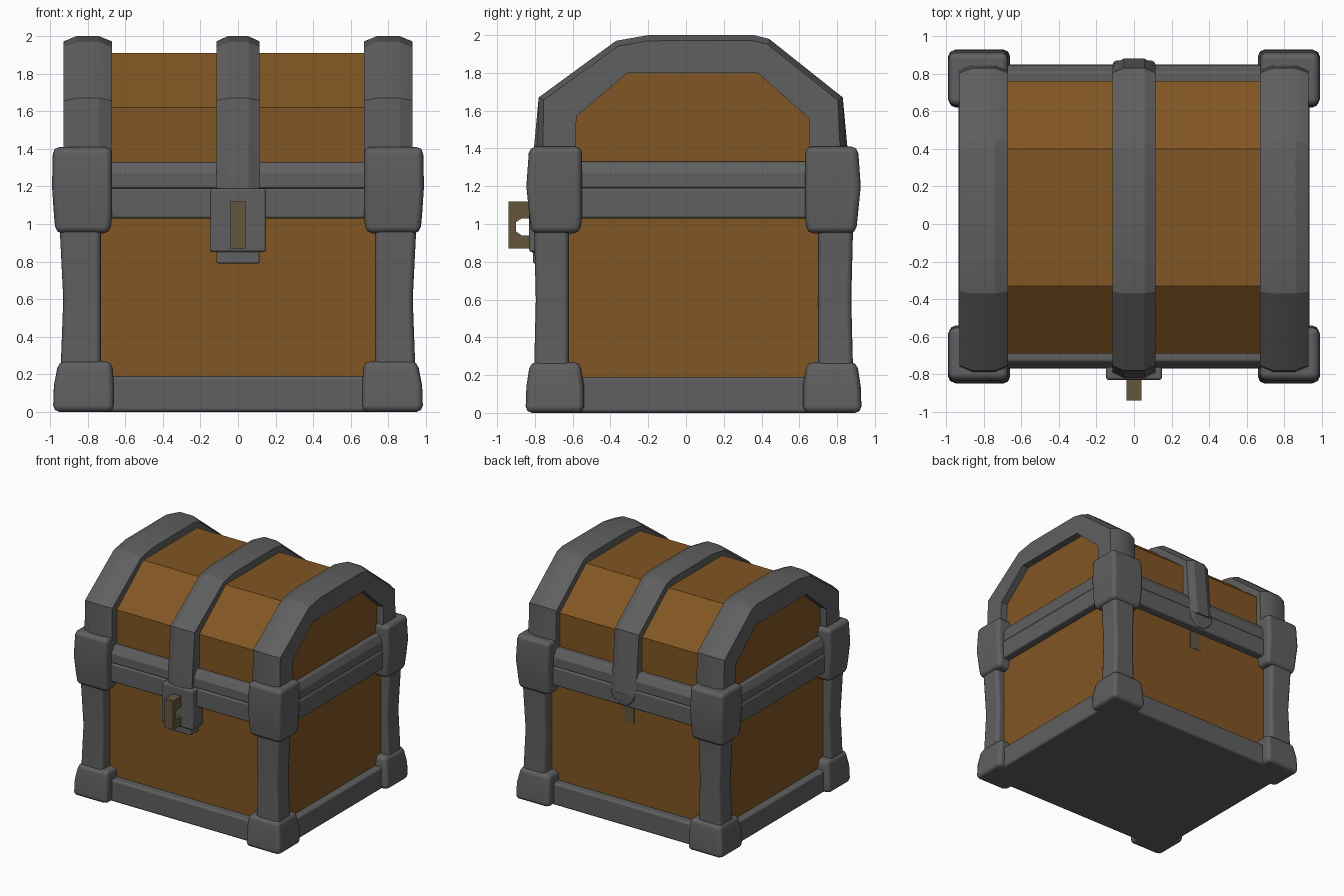
import bpy
import bmesh
import math

cube = bpy.data.objects.get("Cube")
if cube:
    bpy.data.objects.remove(cube, do_unlink=True)

MID_Y = 0.04  # chest body sits slightly behind the origin


def material(name, rgb):
    mat = bpy.data.materials.new(name)
    mat.use_nodes = True
    mat.diffuse_color = (*rgb, 1)
    for node in mat.node_tree.nodes:
        if node.type == 'BSDF_PRINCIPLED':
            node.inputs["Base Color"].default_value = (*rgb, 1)
    return mat


WOOD = material("warm_wood", (0.22, 0.093, 0.017))
IRON = material("grey_iron", (0.115, 0.115, 0.115))
BRASS = material("dull_brass", (0.13, 0.092, 0.047))


def skin(name, rings, mat, bevel=0.0):
    """Join matching closed rings of points into a capped solid."""
    bm = bmesh.new()
    loops = [[bm.verts.new(p) for p in ring] for ring in rings]
    n = len(loops[0])
    for a, b in zip(loops, loops[1:]):
        for i in range(n):
            j = (i + 1) % n
            bm.faces.new((a[i], a[j], b[j], b[i]))
    bm.faces.new(loops[0])
    bm.faces.new(loops[-1])
    bmesh.ops.recalc_face_normals(bm, faces=bm.faces)
    mesh = bpy.data.meshes.new(name)
    bm.to_mesh(mesh)
    bm.free()
    mesh.materials.append(mat)
    mesh.shade_smooth()
    mesh.set_sharp_from_angle(angle=math.radians(22))
    obj = bpy.data.objects.new(name, mesh)
    bpy.context.collection.objects.link(obj)
    if bevel:
        mod = obj.modifiers.new("soft_edges", 'BEVEL')
        mod.width = bevel
        mod.segments = 2
        mod.limit_method = 'ANGLE'
        mod.angle_limit = math.radians(35)
        mod.harden_normals = True
    return obj


def rect(x0, x1, y0, y1, z):
    return [(x0, y0, z), (x1, y0, z), (x1, y1, z), (x0, y1, z)]


def box(name, x0, x1, y0, y1, z0, z1, mat, bevel=0.0):
    return skin(name, [rect(x0, x1, y0, y1, z0), rect(x0, x1, y0, y1, z1)], mat, bevel)


def around(hx, hy, z):
    return rect(-hx, hx, MID_Y - hy, MID_Y + hy, z)


def prism(name, profile, half, mat, bevel=0.0):
    return skin(name, [[(x, y, z) for y, z in profile] for x in (-half, half)], mat, bevel)


def strap(name, x0, x1, outer, inner, cut, drop):
    """Band following an arch, with its outer edges chamfered."""
    rings = []
    for (oy, oz), (iy, iz) in zip(outer, inner):
        length = math.hypot(oy - iy, oz - iz)
        t = drop / length
        sy, sz = oy + (iy - oy) * t, oz + (iz - oz) * t
        rings.append([(x0, iy, iz), (x0, sy, sz), (x0 + cut, oy, oz),
                      (x1 - cut, oy, oz), (x1, sy, sz), (x1, iy, iz)])
    return skin(name, rings, IRON)


# Wooden body and faceted lid
skin("wooden_body", [around(0.87, 0.74, 0.1), around(0.87, 0.74, 1.15)], WOOD)
prism("wooden_lid", [(-0.69, 1.2), (-0.69, 1.62), (-0.33, 1.91),
                     (0.4, 1.91), (0.76, 1.62), (0.76, 1.2)], 0.87, WOOD)

# Base rail and the pair of rails at the lid seam
skin("base_rail", [around(0.93, 0.81, 0), around(0.93, 0.81, 0.19)], IRON, 0.02)
skin("lower_seam_rail", [around(0.935, 0.81, 1.03), around(0.935, 0.81, 1.19)], IRON, 0.015)
skin("upper_seam_rail", [around(0.93, 0.805, 1.19), around(0.93, 0.805, 1.27),
                         around(0.9, 0.77, 1.33)], IRON, 0.012)

# Corner ironwork: inner x, outer x, inner y, outer y, height
BASE_BLOCK = [(0.66, 0.985, 0.58, 0.89, 0), (0.66, 0.98, 0.58, 0.885, 0.14),
              (0.67, 0.955, 0.6, 0.865, 0.27)]
POST = [(0.73, 0.945, 0.66, 0.845, 0.2), (0.73, 0.93, 0.66, 0.835, 0.6),
        (0.73, 0.95, 0.66, 0.845, 1.0)]
SEAM_BLOCK = [(0.68, 0.97, 0.6, 0.86, 0.95), (0.67, 0.98, 0.59, 0.87, 1.05),
              (0.67, 0.99, 0.59, 0.885, 1.2), (0.67, 0.985, 0.59, 0.87, 1.41)]
for sx, side in ((1, "left"), (-1, "right")):
    for sy, end in ((-1, "front"), (1, "back")):
        for part, levels, soft in (("base_block", BASE_BLOCK, 0.035),
                                   ("post", POST, 0.03),
                                   ("seam_block", SEAM_BLOCK, 0.035)):
            rings = [rect(sx * a, sx * b, MID_Y + sy * c, MID_Y + sy * d, z)
                     for a, b, c, d, z in levels]
            skin(f"{end}_{side}_{part}", rings, IRON, soft)

# Arched straps over the lid
OUTER = [(-0.79, 1.3), (-0.78, 1.67), (-0.37, 1.97), (-0.2, 2.0),
         (0.36, 2.0), (0.44, 1.98), (0.83, 1.67), (0.85, 1.3)]
INNER = [(-0.59, 1.3), (-0.58, 1.57), (-0.31, 1.8), (-0.2, 1.8),
         (0.3, 1.8), (0.38, 1.8), (0.65, 1.56), (0.65, 1.3)]
strap("left_lid_strap", 0.67, 0.93, OUTER, INNER, 0.07, 0.03)
strap("right_lid_strap", -0.93, -0.67, OUTER, INNER, 0.07, 0.03)
center_outer = [(-0.82, 1.17), (-0.81, 1.35)] + OUTER[1:-1] + [(0.86, 1.35), (0.88, 1.15)]
center_inner = [(-0.62, 1.17), (-0.6, 1.35)] + INNER[1:-1] + [(0.66, 1.35), (0.68, 1.15)]
strap("center_lid_strap", -0.115, 0.115, center_outer, center_inner, 0.06, 0.03)
skin("back_strap_tip", [rect(-0.115, 0.115, 0.78, 0.87, 1.16),
                        rect(-0.1, 0.1, 0.78, 0.87, 1.1),
                        rect(-0.04, 0.04, 0.78, 0.86, 1.04)], IRON, 0.015)

# Lock plate, its lower lip, and the hasp loop
box("lock_plate", -0.15, 0.15, -0.83, -0.68, 0.85, 1.19, IRON, 0.015)
box("lock_plate_lip", -0.115, 0.115, -0.81, -0.68, 0.79, 0.86, IRON, 0.01)
prism("hasp_loop", [(-0.82, 1.12), (-0.94, 1.12), (-0.94, 0.87), (-0.82, 0.87),
                    (-0.82, 0.94), (-0.87, 0.94), (-0.9, 0.96), (-0.9, 1.01),
                    (-0.87, 1.03), (-0.82, 1.03)], 0.04, BRASS)

# Thin plate on the back below the strap
box("back_plate", -0.055, 0.055, 0.775, 0.783, 0.87, 1.02, BRASS)
